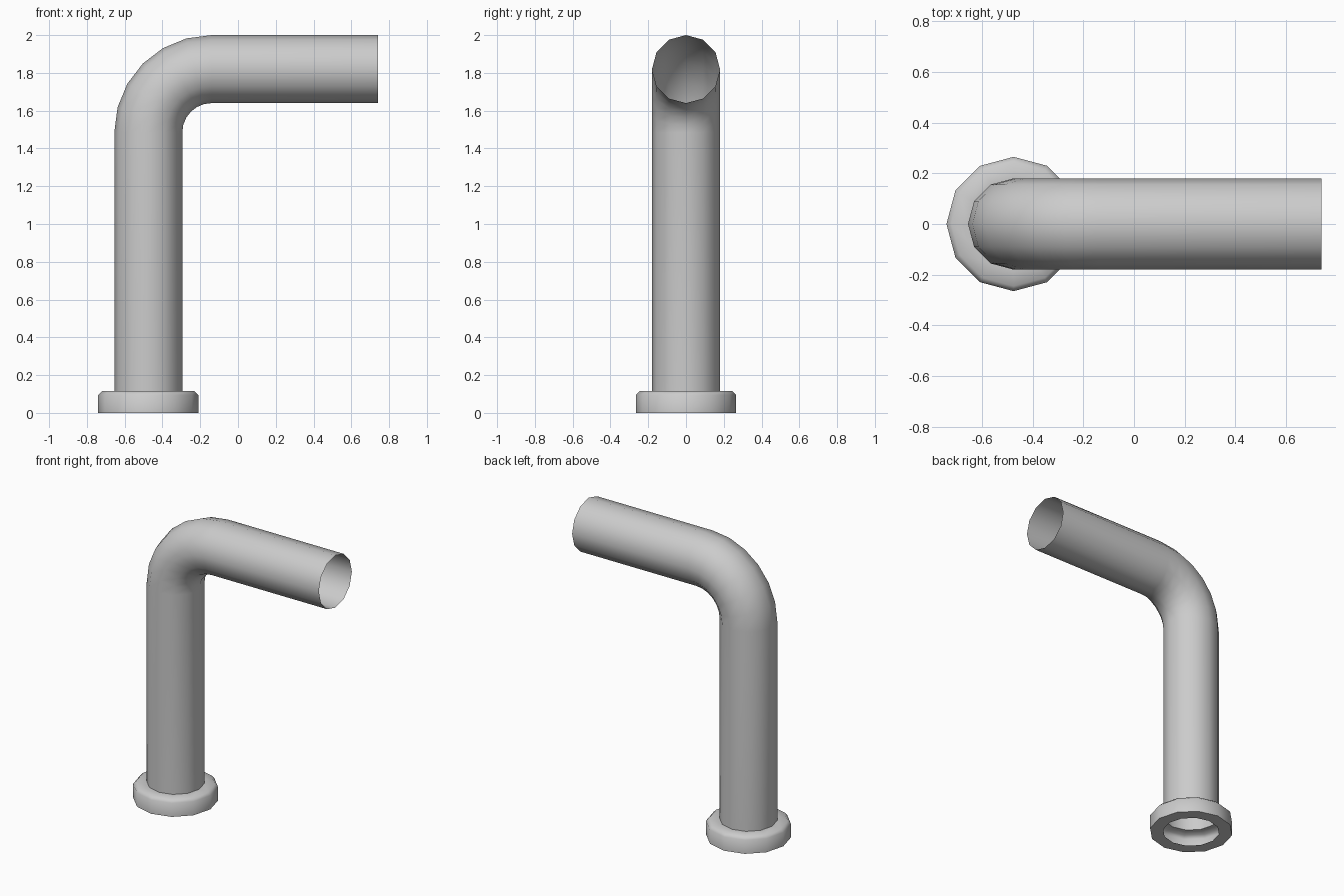
import bpy, bmesh
from math import sin, cos, pi, radians

if "Cube" in bpy.data.objects:
    bpy.data.objects.remove(bpy.data.objects["Cube"])

SIDES = 12
X0 = -0.475          # axis of the upright
R = 0.18             # pipe radius
BEND = 0.335         # bend radius at the centre line
ZB = 1.82 - BEND     # height where the bend starts


def ring(bm, cx, cz, r, tilt=0.0):
    """Circle of vertices; tilt 0 lies flat, 90 degrees faces +x."""
    vs = []
    for i in range(SIDES):
        a = 2 * pi * i / SIDES
        u, y = r * cos(a), r * sin(a)
        vs.append(bm.verts.new((cx + u * cos(tilt), y, cz - u * sin(tilt))))
    return vs


def loft(name, sections):
    bm = bmesh.new()
    rings = [ring(bm, *s) for s in sections]
    for a, b in zip(rings, rings[1:]):
        for i in range(SIDES):
            j = (i + 1) % SIDES
            bm.faces.new((a[i], a[j], b[j], b[i]))
    me = bpy.data.meshes.new(name)
    bm.to_mesh(me)
    bm.free()
    ob = bpy.data.objects.new(name, me)
    bpy.context.collection.objects.link(ob)
    bpy.ops.object.select_all(action='DESELECT')
    ob.select_set(True)
    bpy.context.view_layer.objects.active = ob
    bpy.ops.object.shade_smooth_by_angle(angle=radians(50))


# Hollow base collar: bottom rim, outer wall, bevelled top
sections = [(X0, z, r) for r, z in
            [(0.18, 0), (0.265, 0), (0.265, 0.095), (0.245, 0.115), (R, 0.115)]]
# Elbow, starting at the top of the upright
for k in range(7):
    t = (pi / 2) * k / 6
    sections.append((X0 + BEND * (1 - cos(t)), ZB + BEND * sin(t), R, t))
# Open outlet end
sections.append((0.74, 1.82, R, pi / 2))

loft("bent_pipe", sections)
